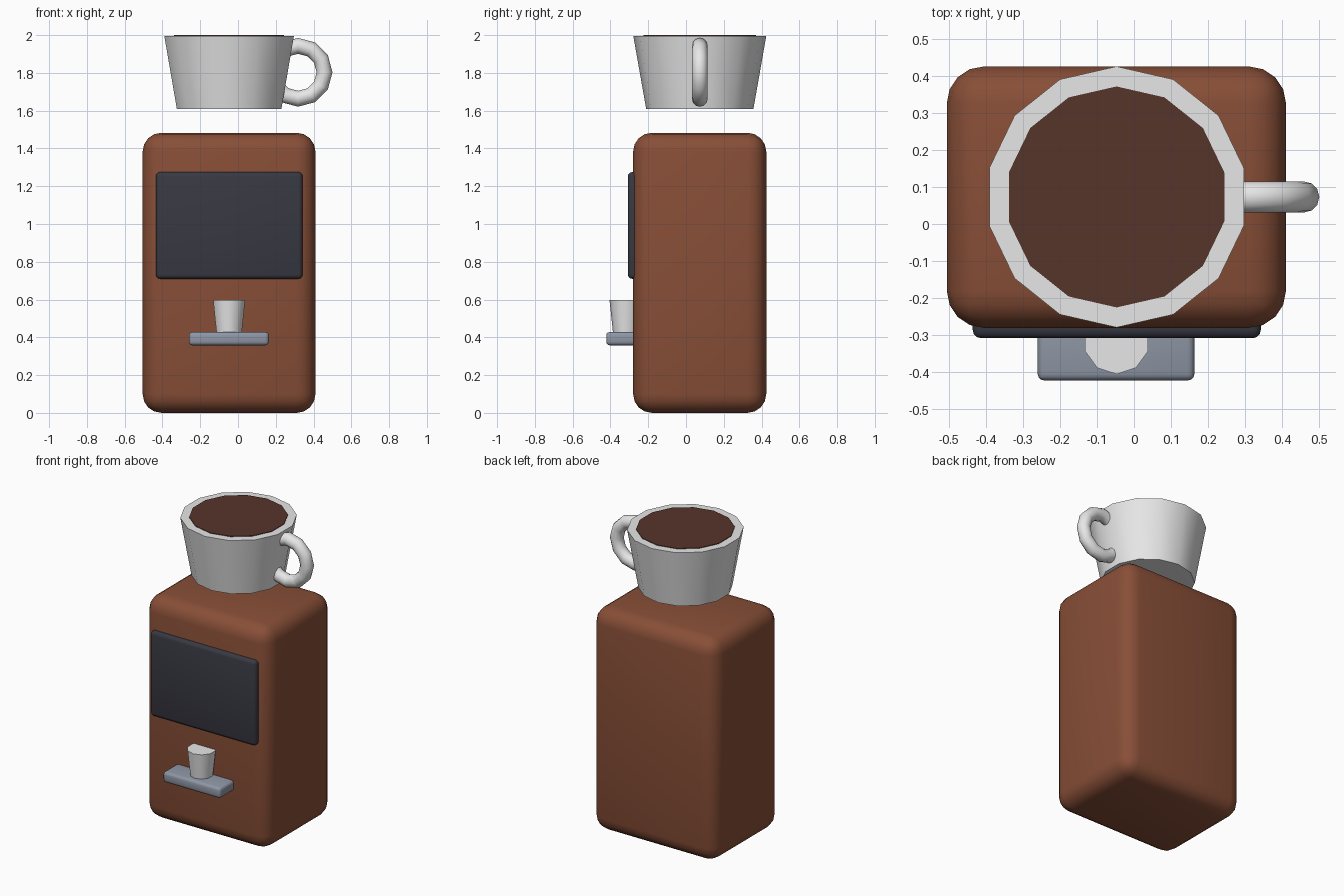
import bpy
from math import pi

cube = bpy.data.objects.get("Cube")
if cube:
    bpy.data.objects.remove(cube, do_unlink=True)


def material(name, rgb):
    mat = bpy.data.materials.new(name)
    mat.use_nodes = True
    mat.diffuse_color = (*rgb, 1)
    mat.node_tree.nodes["Principled BSDF"].inputs["Base Color"].default_value = (*rgb, 1)
    return mat


BROWN = material("warm brown", (0.245, 0.077, 0.038))
WHITE = material("cup white", (0.8, 0.8, 0.8))
COFFEE = material("dark coffee", (0.093, 0.035, 0.024))
BLACK = material("panel black", (0.04, 0.04, 0.056))
STEEL = material("tray steel", (0.275, 0.31, 0.38))


def finish(name, mat, angle):
    obj = bpy.context.object
    obj.name = name
    obj.data.materials.append(mat)
    bpy.ops.object.shade_smooth_by_angle(angle=angle)
    return obj


def rounded_box(name, low, high, radius, segments, mat):
    centre = [(a + b) / 2 for a, b in zip(low, high)]
    bpy.ops.mesh.primitive_cube_add(size=1, location=centre)
    bpy.context.object.scale = [b - a for a, b in zip(low, high)]
    bpy.ops.object.transform_apply(location=False, rotation=False, scale=True)
    bevel = bpy.context.object.modifiers.new("rounding", "BEVEL")
    bevel.width = radius
    bevel.segments = segments
    bpy.ops.object.modifier_apply(modifier=bevel.name)
    return finish(name, mat, pi / 4)


def tapered(name, sides, r_low, r_high, x, y, z_low, z_high, mat):
    bpy.ops.mesh.primitive_cone_add(
        vertices=sides, radius1=r_low, radius2=r_high, depth=z_high - z_low,
        location=(x, y, (z_low + z_high) / 2))
    return finish(name, mat, pi / 4)


MID_X, MID_Y = -0.047, 0.073

# Machine housing with its display panel and drip tray
rounded_box("housing", (-0.505, -0.28, 0), (0.41, 0.425, 1.483), 0.1, 4, BROWN)
rounded_box("display_panel", (-0.435, -0.308, 0.71), (0.342, -0.22, 1.275), 0.022, 3, BLACK)
rounded_box("drip_tray", (-0.26, -0.422, 0.358), (0.163, -0.2, 0.428), 0.018, 3, STEEL)

# Small cup on the tray, partly sunk in the housing
tapered("small_cup", 10, 0.07, 0.089, MID_X, -0.316, 0.42, 0.598, WHITE)

# Large mug floating over the housing, filled with coffee
tapered("large_mug", 14, 0.284, 0.352, MID_X, MID_Y, 1.61, 1.996, WHITE)
tapered("coffee_surface", 14, 0.298, 0.298, MID_X, MID_Y, 1.992, 2.0, COFFEE)

# Ring handle on the mug's left side
bpy.ops.mesh.primitive_torus_add(
    major_segments=12, minor_segments=12, major_radius=0.14, minor_radius=0.042,
    location=(0.318, MID_Y, 1.803), rotation=(pi / 2, 0, 0))
finish("mug_handle", WHITE, pi / 3)
